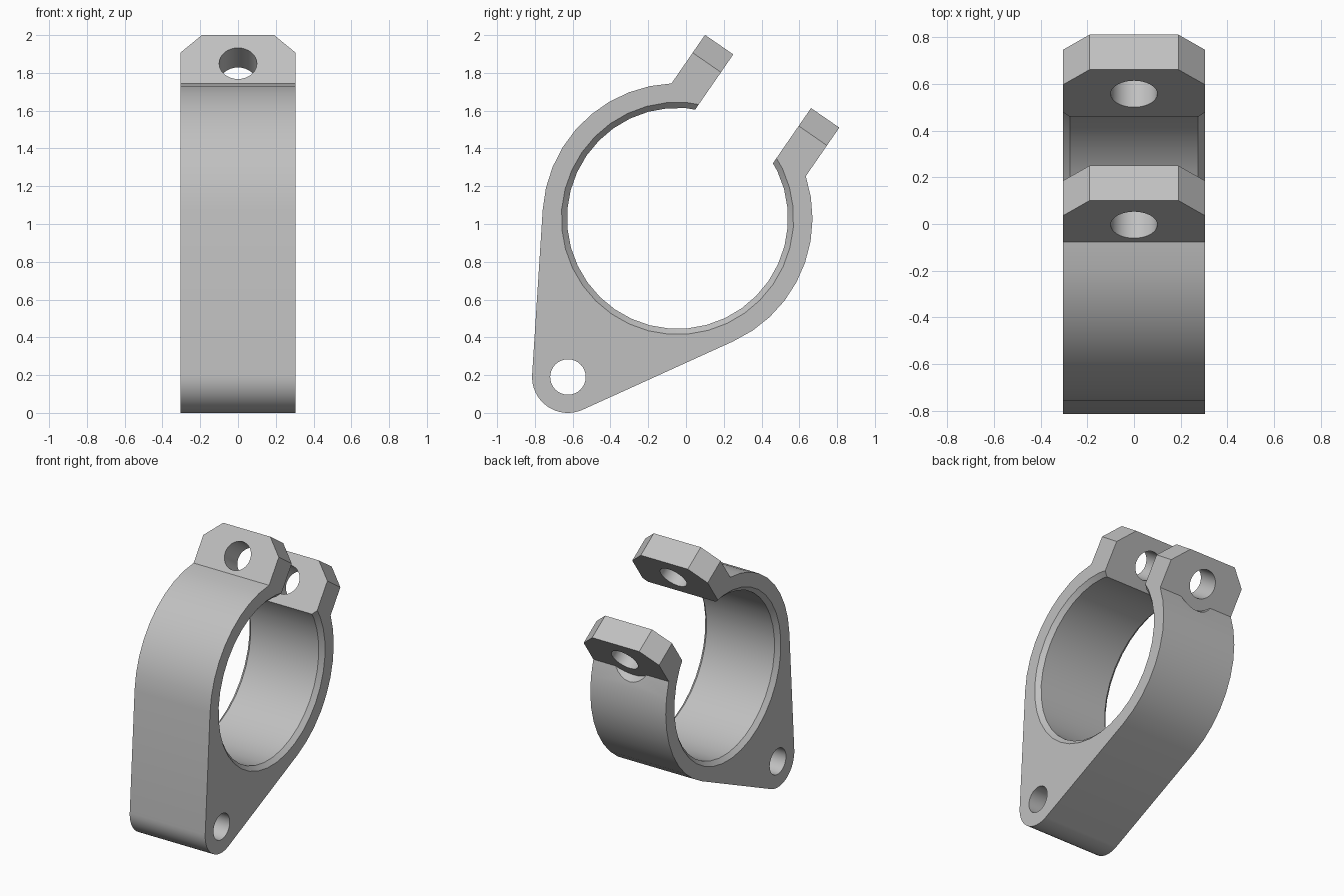
import bpy, bmesh
from math import sin, cos, radians, degrees, atan2, acos, sqrt, pi
from mathutils import Vector

cube = bpy.data.objects.get("Cube")
if cube:
    bpy.data.objects.remove(cube, do_unlink=True)

# Key sizes: the clamp is symmetric about the line from the pivot to the ring centre
HALF = 0.305                      # half width along x
RING_R, BORE_R, CHAMFER = 0.715, 0.585, 0.03
BOSS_R, PIN_R = 0.19, 0.094
EAR_IN, EAR_OUT, EAR_TIP = 0.25, 0.432, 0.882
BOLT_U, BOLT_R, SPOT_R = 0.698, 0.1, 0.18

centre = Vector((0, -0.045, 1.03))
pivot = Vector((0, -0.625, 0.19))
dist = (centre - pivot).length
U = (centre - pivot) / dist       # along the clamp towards the ears
V = Vector((0, U.z, -U.y))        # across the clamp towards the back
X = Vector((1, 0, 0))

metal = bpy.data.materials.new("plain grey")
metal.use_nodes = True
GREY = (0.53, 0.53, 0.53, 1)
metal.diffuse_color = GREY
metal.node_tree.nodes["Principled BSDF"].inputs["Base Color"].default_value = GREY


def solid(name, loops):
    """Skin a closed solid through matching loops of (x, u, v) points."""
    bm = bmesh.new()
    rings = [[bm.verts.new(centre + X * x + U * u + V * v) for x, u, v in loop]
             for loop in loops]
    bm.faces.new(rings[0])
    bm.faces.new(rings[-1])
    n = len(rings[0])
    for a, b in zip(rings, rings[1:]):
        for i in range(n):
            j = (i + 1) % n
            bm.faces.new((a[i], a[j], b[j], b[i]))
    bmesh.ops.recalc_face_normals(bm, faces=bm.faces)
    mesh = bpy.data.meshes.new(name)
    bm.to_mesh(mesh)
    bm.free()
    mesh.materials.append(metal)
    obj = bpy.data.objects.new(name, mesh)
    bpy.context.collection.objects.link(obj)
    return obj


def arc(cu, r, start, end, steps):
    """Points (u, v) on an arc, angles in degrees from the ear direction."""
    angles = [radians(start + (end - start) * i / steps) for i in range(steps + 1)]
    return [(cu + r * cos(a), r * sin(a)) for a in angles]


def circle(cu, r, steps):
    return arc(cu, r, 0, 360, steps)[:-1]


def along_x(points, x0, x1):
    return [[(x, u, v) for u, v in points] for x in (x0, x1)]


def along_v(points, v0, v1):
    return [[(x, u, v) for u, x in points] for v in (v0, v1)]


# Body outline: ring arcs, tangents down to the pivot boss, and the ear block
root = degrees(atan2(EAR_OUT, sqrt(RING_R ** 2 - EAR_OUT ** 2)))
tangent = degrees(acos((BOSS_R - RING_R) / dist))
outline = ([(EAR_TIP, EAR_OUT)]
           + arc(0, RING_R, root, tangent, 9)
           + arc(-dist, BOSS_R, tangent, 360 - tangent, 16)
           + arc(0, RING_R, 360 - tangent, 360 - root, 9)
           + [(EAR_TIP, -EAR_OUT)])
body = solid("clamp_body", along_x(outline, -HALF, HALF))

# Cutters: chamfered bore, gap between ears, pivot hole, bolt hole, bolt head seat
bore = []
for x, r in ((-HALF - CHAMFER, BORE_R + 2 * CHAMFER), (-HALF + CHAMFER, BORE_R),
             (HALF - CHAMFER, BORE_R), (HALF + CHAMFER, BORE_R + 2 * CHAMFER)):
    bore.append([(x, u, v) for u, v in circle(0, r, 36)])
gap = [(0.2, -EAR_IN), (1.2, -EAR_IN), (1.2, EAR_IN), (0.2, EAR_IN)]
cutters = [
    solid("bore_cutter", bore),
    solid("gap_cutter", along_x(gap, -0.5, 0.5)),
    solid("pivot_hole_cutter", along_x(circle(-dist, PIN_R, 32), -0.5, 0.5)),
    solid("bolt_hole_cutter", along_v(circle(BOLT_U, BOLT_R, 32), -0.7, 0.7)),
    solid("bolt_seat_cutter", along_v(circle(BOLT_U, SPOT_R, 32), EAR_OUT, 0.9)),
]
# Clipped ear corners on both sides
for side in (-1, 1):
    corner = [(0.98, side * 0.092), (0.98, side * 0.5), (0.572, side * 0.5)]
    cutters.append(solid("corner_cutter", along_v(corner, -0.6, 0.6)))

bpy.ops.object.select_all(action='DESELECT')
bpy.context.view_layer.objects.active = body
body.select_set(True)
for cutter in cutters:
    cutter.hide_render = True
    mod = body.modifiers.new(cutter.name, 'BOOLEAN')
    mod.operation = 'DIFFERENCE'
    mod.solver = 'EXACT'
    mod.object = cutter
    bpy.ops.object.modifier_apply(modifier=mod.name)
for cutter in cutters:
    bpy.data.objects.remove(cutter, do_unlink=True)

bpy.ops.object.shade_smooth_by_angle(angle=radians(25))
